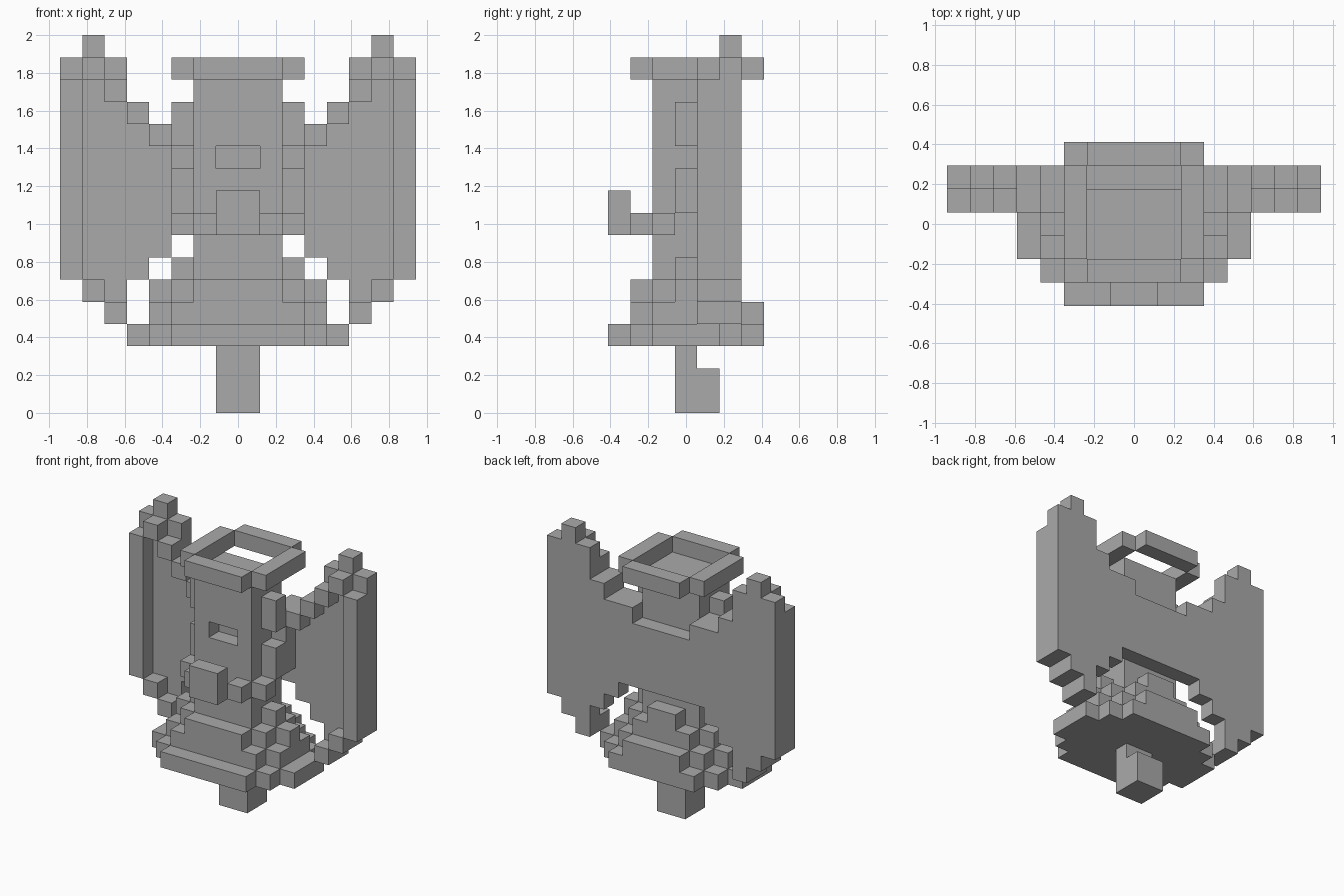
import bpy, bmesh
from mathutils import Vector

if "Cube" in bpy.data.objects:
    bpy.data.objects.remove(bpy.data.objects["Cube"])

U = 2 / 17          # block size
HALF = 3.5          # depth offset: block row 0 starts at y = -3.5 blocks


def material(name, rgb):
    m = bpy.data.materials.new(name)
    m.diffuse_color = (*rgb, 1)
    m.use_nodes = True
    m.node_tree.nodes["Principled BSDF"].inputs["Base Color"].default_value = m.diffuse_color
    return m


grey = material("stone grey", (0.4, 0.4, 0.4))


def box(x0, x1, y0, y1, z0, z1):
    """Blocks in a box given in block units, mirrored across x = 0."""
    cells = {(x, y, z) for x in range(x0, x1) for y in range(y0, y1) for z in range(z0, z1)}
    return cells | {(-1 - x, y, z) for x, y, z in cells}


def union(*boxes):
    return set().union(*(box(*b) for b in boxes))


parts = {}

# Foot post under the skirt
parts["post"] = union((0, 1, 3, 4, 0, 3), (0, 1, 4, 5, 0, 2))

# Body with a small slot cut into its front
parts["body"] = box(0, 2, 2, 5, 4, 15) - box(0, 1, 2, 3, 11, 12)

# Stepped skirt: half width of each depth row, per layer
skirt = {
    3: [3, 4, 5, 5, 5, 4, 3],
    4: [0, 3, 4, 4, 4, 3, 2],
    5: [0, 2, 3, 4, 3, 2, 0],
    6: [0, 0, 2, 3, 2, 1, 0],
}
parts["skirt"] = union(*[(0, w, j, j + 1, z, z + 1)
                         for z, row in skirt.items() for j, w in enumerate(row) if w])

# Arms reaching forward, and the block they hold
parts["arms"] = union((2, 3, 3, 4, 9, 11), (2, 3, 2, 3, 8, 9), (1, 2, 1, 2, 8, 9))
parts["held_block"] = box(0, 1, 0, 1, 8, 10)

# Side locks of the head
parts["side_locks"] = box(2, 3, 3, 4, 12, 14)

# Ring around the top of the head
parts["head_ring"] = union((0, 2, 1, 2, 15, 16), (0, 2, 6, 7, 15, 16), (2, 3, 2, 6, 15, 16))

# Wing sheet across the back: (x, bottom, top) for each column
columns = [(0, 8, 12), (1, 8, 12), (2, 8, 13), (3, 7, 13), (4, 6, 14),
           (5, 4, 16), (6, 5, 17), (7, 6, 16)]
parts["wings"] = union(*[(x, x + 1, 5, 6, lo, hi) for x, lo, hi in columns])

# Raised frame along the wing edges
parts["wing_frame"] = union(
    (2, 3, 4, 5, 9, 13), (3, 4, 4, 5, 12, 13), (4, 5, 4, 5, 13, 14),
    (5, 6, 4, 5, 14, 15), (6, 7, 4, 5, 15, 16), (7, 8, 4, 5, 6, 15),
    (6, 7, 4, 5, 5, 6), (5, 6, 4, 5, 4, 5))

# Let every block belong to one part only
solid = set()
for cells in parts.values():
    cells -= solid
    solid |= cells


def build(name, cells):
    """Make the outer faces of the blocks, then merge flat areas."""
    bm = bmesh.new()
    for c in cells:
        for axis in range(3):
            for side in (0, 1):
                n = list(c)
                n[axis] += 2 * side - 1
                if tuple(n) in solid:
                    continue
                a, b = (axis + 1) % 3, (axis + 2) % 3
                loop = [(0, 0), (1, 0), (1, 1), (0, 1)]
                verts = []
                for da, db in (loop if side else loop[::-1]):
                    p = list(c)
                    p[axis] += side
                    p[a] += da
                    p[b] += db
                    verts.append(bm.verts.new(Vector((p[0], p[1] - HALF, p[2])) * U))
                bm.faces.new(verts)
    bmesh.ops.remove_doubles(bm, verts=bm.verts, dist=0.001)
    bmesh.ops.dissolve_limit(bm, angle_limit=0.01, verts=bm.verts, edges=bm.edges)
    me = bpy.data.meshes.new(name)
    bm.to_mesh(me)
    bm.free()
    me.materials.append(grey)
    bpy.context.collection.objects.link(bpy.data.objects.new(name, me))


for name, cells in parts.items():
    build(name, cells)
